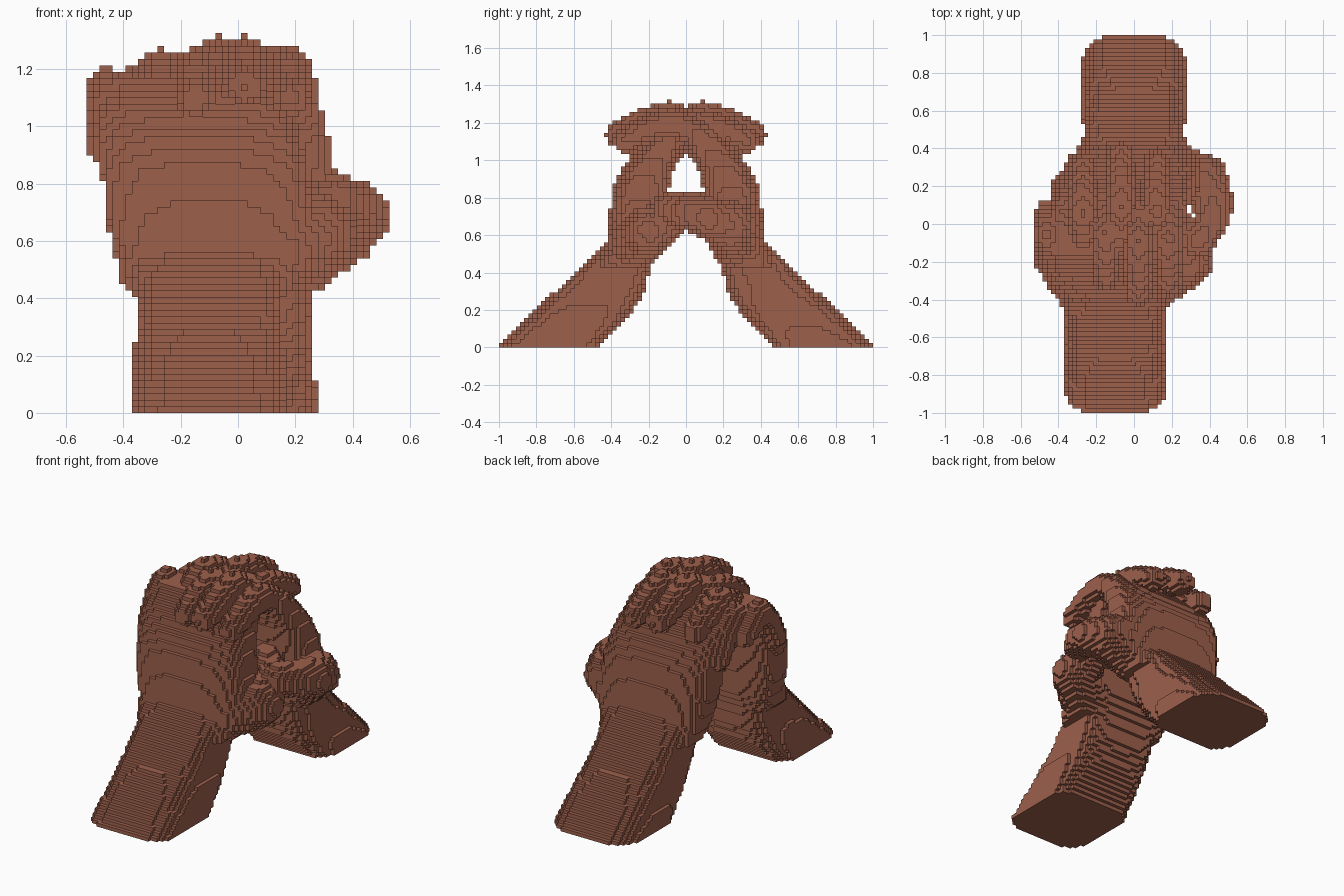
import bpy
import bmesh
import math
from mathutils import Vector

cube = bpy.data.objects.get("Cube")
if cube:
    bpy.data.objects.remove(cube, do_unlink=True)

V = 2 / 89      # edge of one block
SHIFT = 0.1     # sideways offset of the rear hand

skin = bpy.data.materials.new("brown_skin")
skin.use_nodes = True
colour = (0.335, 0.116, 0.071, 1)
skin.diffuse_color = colour
skin.node_tree.nodes["Principled BSDF"].inputs["Base Color"].default_value = colour


def loft(rows, power):
    """Solid from rows of (z, y outer, y inner, x min, x max) with rounded-box sections."""
    def inside(x, y, z):
        for a, b in zip(rows, rows[1:]):
            if a[0] <= z <= b[0]:
                t = (z - a[0]) / (b[0] - a[0])
                y0, y1, x0, x1 = (p + (q - p) * t for p, q in zip(a[1:], b[1:]))
                u = abs(2 * x - x0 - x1) / (x1 - x0)
                v = abs(2 * y - y0 - y1) / (y1 - y0)
                return u ** power + v ** power <= 1
        return False
    lo = [min(r[3] for r in rows), min(r[1] for r in rows), rows[0][0]]
    hi = [max(r[4] for r in rows), max(r[2] for r in rows), rows[-1][0]]
    return inside, lo, hi


def tube(path):
    """Round tube along (x, y, z, radius) points."""
    segs = []
    for a, b in zip(path, path[1:]):
        p, d = Vector(a[:3]), Vector(b[:3]) - Vector(a[:3])
        segs.append((p, d, d.length_squared, a[3], b[3]))

    def inside(x, y, z):
        q = Vector((x, y, z))
        for p, d, n, r0, r1 in segs:
            t = max(0, min(1, (q - p).dot(d) / n))
            if (q - p - d * t).length <= r0 + (r1 - r0) * t:
                return True
        return False
    lo = [min(p[i] - p[3] for p in path) for i in range(3)]
    hi = [max(p[i] + p[3] for p in path) for i in range(3)]
    return inside, lo, hi


# Forearm and palm sections of the front hand
FOREARM = [(0, -1.01, -0.46, -0.38, 0.18), (0.16, -0.85, -0.31, -0.365, 0.165),
           (0.30, -0.70, -0.22, -0.355, 0.15), (0.42, -0.58, -0.19, -0.36, 0.15),
           (0.55, -0.43, -0.13, -0.38, 0.18)]
PALM = [(0.43, -0.50, -0.19, -0.40, 0.20), (0.55, -0.43, -0.13, -0.43, 0.24),
        (0.70, -0.41, -0.11, -0.465, 0.26), (0.85, -0.39, -0.09, -0.475, 0.24),
        (0.95, -0.345, -0.07, -0.49, 0.22), (1.06, -0.27, 0.0, -0.50, 0.19),
        (1.16, -0.17, 0.04, -0.50, 0.17)]

# Finger bend in (y, z, radius), then (name, x front, x rear, reach, drop)
BEND = [(-0.21, 1.02, 0.075), (-0.06, 1.17, 0.078), (0.09, 1.235, 0.08),
        (0.23, 1.20, 0.077), (0.36, 1.14, 0.068)]
FINGERS = [("little", -0.46, -0.365, 0.5, 0.1), ("ring", -0.27, -0.15, 0.88, 0.04),
           ("middle", -0.07, 0.025, 1.0, 0.0), ("index", 0.12, 0.185, 0.94, 0.035)]

THUMBS = {
    "front": [(0.15, -0.28, 0.56, 0.14), (0.28, -0.20, 0.62, 0.135),
              (0.27, -0.06, 0.70, 0.095), (0.15, 0.06, 0.75, 0.09)],
    "rear": [(0.22, 0.27, 0.56, 0.14), (0.36, 0.24, 0.65, 0.135),
             (0.42, 0.12, 0.69, 0.11), (0.41, 0.02, 0.72, 0.095),
             (0.34, -0.09, 0.74, 0.09)],
}


def mirrored(rows):
    return [(z, -yi, -yo, x0 + SHIFT, x1 + SHIFT) for z, yo, yi, x0, x1 in rows]


parts = []
for side, sign in (("front", 1), ("rear", -1)):
    shape = (lambda r: r) if sign == 1 else mirrored
    parts.append((side + "_forearm", loft(shape(FOREARM), 4)))
    parts.append((side + "_palm", loft(shape(PALM), 3.5)))
    parts.append((side + "_thumb", tube(THUMBS[side])))
    for name, xf, xr, reach, drop in FINGERS:
        x = xf if sign == 1 else xr
        path = [(x, sign * (-0.21 + (y + 0.21) * reach), z - drop, r - drop * 0.1)
                for y, z, r in BEND]
        parts.append((f"{side}_{name}_finger", tube(path)))

# Fill the block lattice; each block belongs to the first part that claims it
owner = {}
for index, (name, (inside, lo, hi)) in enumerate(parts):
    for i in range(max(-23, math.floor(lo[0] / V)), min(23, math.ceil(hi[0] / V)) + 1):
        for j in range(max(-44, math.floor(lo[1] / V)), min(44, math.ceil(hi[1] / V)) + 1):
            for k in range(max(0, math.floor(lo[2] / V) - 1), min(58, math.ceil(hi[2] / V)) + 1):
                if (i, j, k) not in owner and inside(i * V, j * V, (k + 0.5) * V):
                    owner[i, j, k] = index

# Only block sides that touch open air become faces
for index, (name, _) in enumerate(parts):
    bm = bmesh.new()
    corners = {}

    def corner(p):
        if p not in corners:
            corners[p] = bm.verts.new(((p[0] - 0.5) * V, (p[1] - 0.5) * V, p[2] * V))
        return corners[p]

    for cell, who in owner.items():
        if who != index:
            continue
        for axis in range(3):
            for step in (0, 1):
                near = list(cell)
                near[axis] += 1 if step else -1
                if tuple(near) in owner:
                    continue
                loop = []
                for a, b in ((0, 0), (1, 0), (1, 1), (0, 1)):
                    p = list(cell)
                    p[axis] += step
                    p[(axis + 1) % 3] += a
                    p[(axis + 2) % 3] += b
                    loop.append(corner(tuple(p)))
                bm.faces.new(loop if step else loop[::-1])
    if bm.faces:
        mesh = bpy.data.meshes.new(name)
        bm.to_mesh(mesh)
        mesh.materials.append(skin)
        bpy.context.scene.collection.objects.link(bpy.data.objects.new(name, mesh))
    bm.free()
